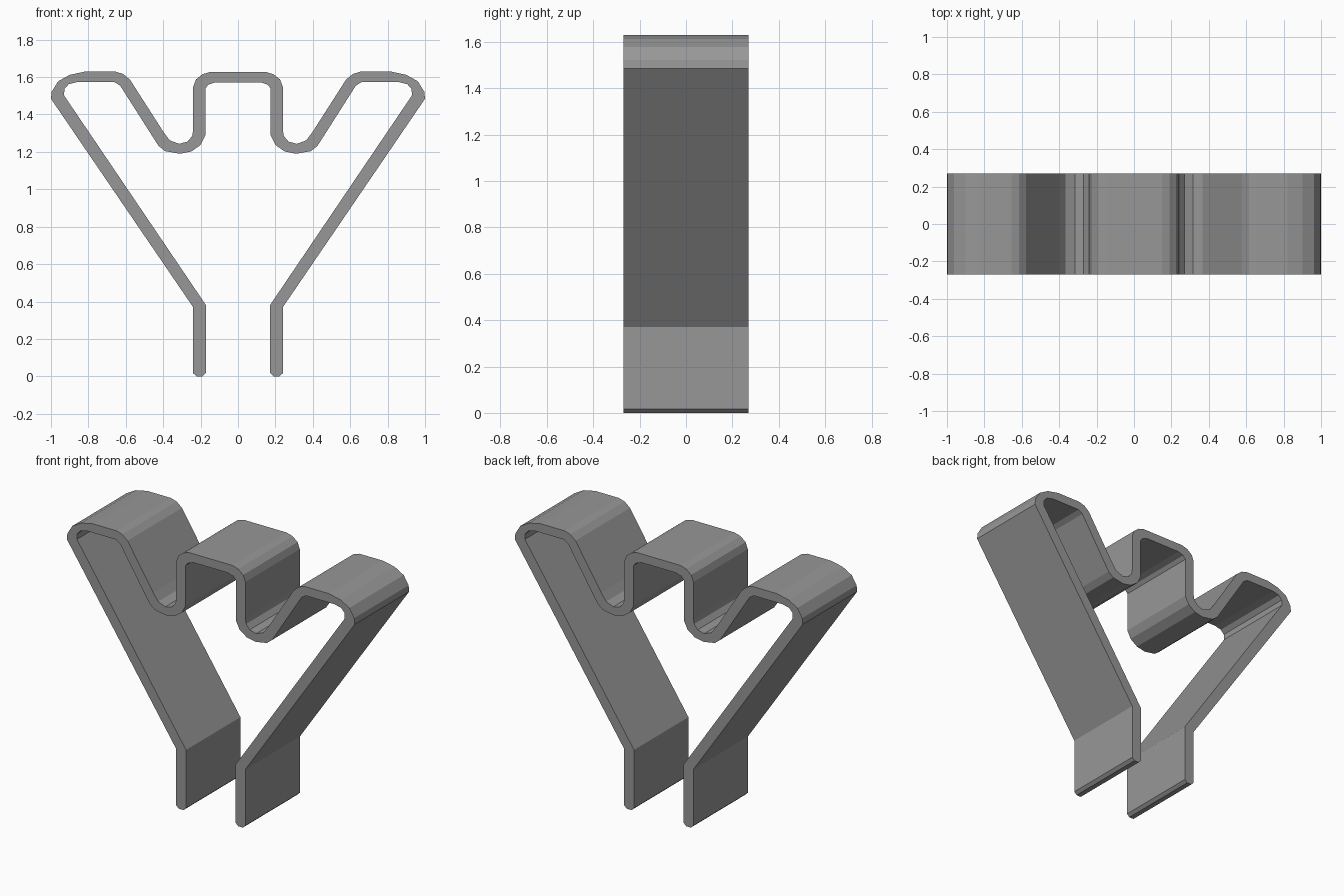
import bpy
import bmesh

cube = bpy.data.objects.get("Cube")
if cube:
    bpy.data.objects.remove(cube, do_unlink=True)

HALF_DEPTH = 0.27

steel = bpy.data.materials.new("grey_steel")
steel.use_nodes = True
grey = (0.31, 0.31, 0.31, 1)
steel.diffuse_color = grey
steel.node_tree.nodes["Principled BSDF"].inputs["Base Color"].default_value = grey

# Left half of the bent strip: outer side from leg tip to the middle crest
outer = [(0.222, 0.003), (0.24, 0.02), (0.24, 0.373), (1.0, 1.487), (0.996, 1.525),
         (0.962, 1.58), (0.9, 1.615), (0.82, 1.632), (0.655, 1.632), (0.615, 1.62),
         (0.578, 1.59), (0.4, 1.312), (0.365, 1.265), (0.315, 1.246), (0.27, 1.258),
         (0.245, 1.288), (0.24, 1.32), (0.24, 1.55), (0.225, 1.59), (0.19, 1.618),
         (0.15, 1.63)]
# Inner side from the middle crest back to the leg tip
inner = [(0.12, 1.575), (0.158, 1.563), (0.175, 1.542), (0.175, 1.29), (0.2, 1.24),
         (0.25, 1.205), (0.31, 1.193), (0.39, 1.207), (0.425, 1.235), (0.63, 1.557),
         (0.66, 1.576), (0.86, 1.576), (0.905, 1.565), (0.928, 1.54), (0.93, 1.505),
         (0.172, 0.385), (0.172, 0.02), (0.19, 0.003)]


def mirror(points):
    return [(-x, z) for x, z in reversed(points)]


# Closed profile, extruded along the depth
profile = outer + mirror(outer) + mirror(inner) + inner
bm = bmesh.new()
front = bm.faces.new([bm.verts.new((x, -HALF_DEPTH, z)) for x, z in profile])
result = bmesh.ops.extrude_face_region(bm, geom=[front], use_keep_orig=True)
moved = [v for v in result["geom"] if isinstance(v, bmesh.types.BMVert)]
bmesh.ops.translate(bm, verts=moved, vec=(0, 2 * HALF_DEPTH, 0))

# Stand the leg tips exactly on the ground
lowest = min(v.co.z for v in bm.verts)
bmesh.ops.translate(bm, verts=bm.verts, vec=(0, 0, -lowest))
bmesh.ops.recalc_face_normals(bm, faces=bm.faces)

mesh = bpy.data.meshes.new("spring_clip")
bm.to_mesh(mesh)
bm.free()
mesh.materials.append(steel)
clip = bpy.data.objects.new("spring_clip", mesh)
bpy.context.collection.objects.link(clip)
